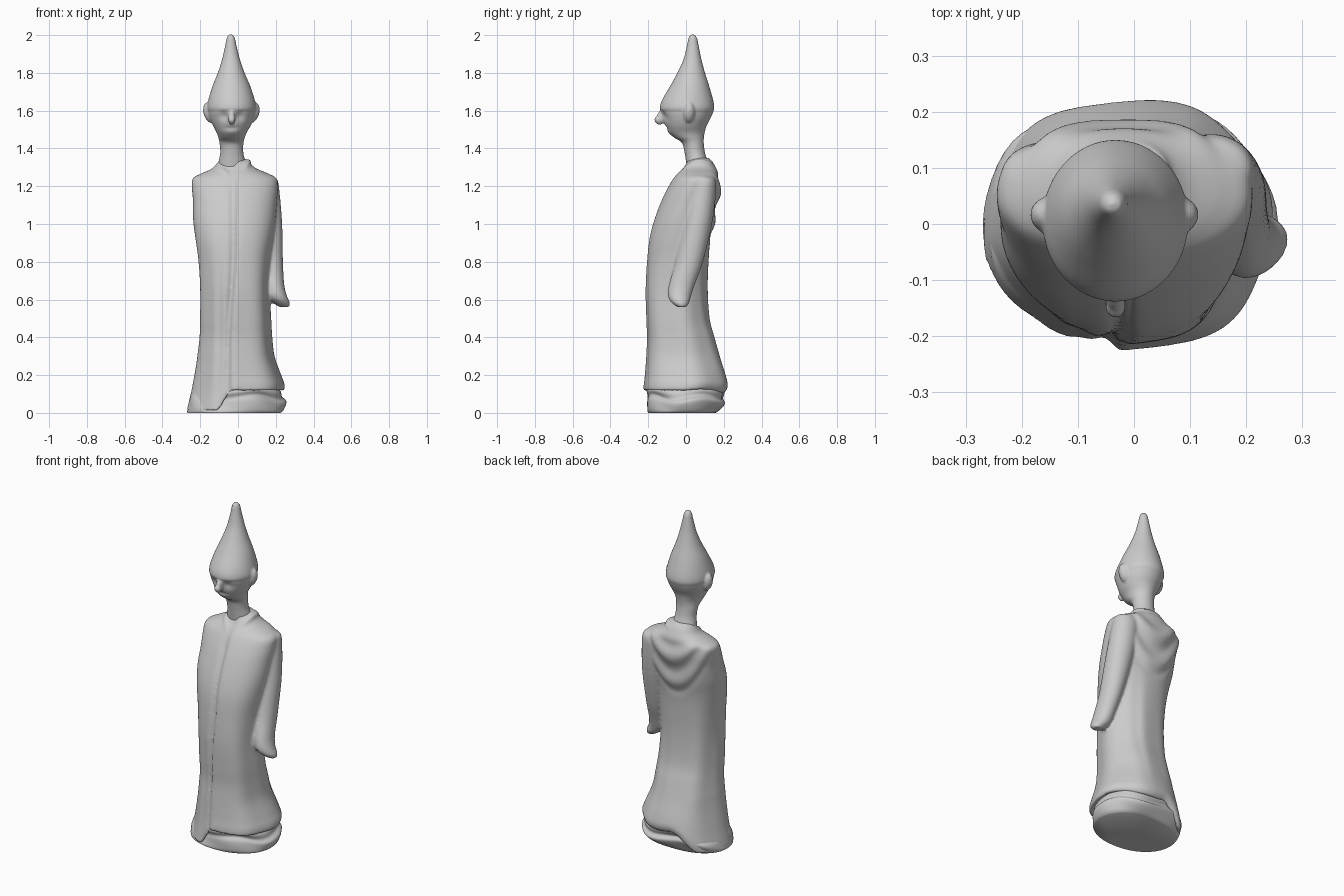
import bpy, bmesh
from math import sin, cos, pi, exp, copysign


def smooth(a, b, t):
    t = min(1, max(0, (t - a) / (b - a)))
    return t * t * (3 - 2 * t)


def bump(t, centre, width):
    return exp(-((t - centre) / width) ** 2)


def catmull(rows, k, t):
    p = [rows[min(len(rows) - 1, max(0, k + i))] for i in (-1, 0, 1, 2)]
    return [0.5 * (2 * b + (c - a) * t + (2 * a - 5 * b + 4 * c - d) * t * t
                   + (3 * b - a - 3 * c + d) * t ** 3) for a, b, c, d in zip(*p)]


def loft(name, rows, segs=48, steps=5, power=2.0, offset=None):
    """Skin through rows of (z, x min, x max, y min, y max); offset returns (radial, vertical)."""
    rings = [catmull(rows, k, s / steps) for k in range(len(rows) - 1) for s in range(steps)]
    rings.append(rows[-1])
    bm = bmesh.new()
    loops = []
    for z, x0, x1, y0, y1 in rings:
        loop = []
        for i in range(segs):
            a = 2 * pi * i / segs
            c, s = cos(a), sin(a)
            x = (x0 + x1) / 2 + (x1 - x0) / 2 * copysign(abs(c) ** (2 / power), c)
            y = (y0 + y1) / 2 + (y1 - y0) / 2 * copysign(abs(s) ** (2 / power), s)
            r, dz = offset(x, y, z, a) if offset else (0, 0)
            loop.append(bm.verts.new((x + c * r, y + s * r, z + dz)))
        loops.append(loop)
    for lo, hi in zip(loops, loops[1:]):
        for i in range(segs):
            j = (i + 1) % segs
            bm.faces.new((lo[i], lo[j], hi[j], hi[i]))
    bm.faces.new(loops[0][::-1])
    bm.faces.new(loops[-1])
    bmesh.ops.recalc_face_normals(bm, faces=bm.faces)
    mesh = bpy.data.meshes.new(name)
    bm.to_mesh(mesh)
    bm.free()
    ob = bpy.data.objects.new(name, mesh)
    bpy.context.collection.objects.link(ob)
    return ob


def select(obs):
    bpy.ops.object.select_all(action='DESELECT')
    for ob in obs:
        ob.select_set(True)
    bpy.context.view_layer.objects.active = obs[0]


def blob(name, loc, scale, rot=(0, 0, 0)):
    bpy.ops.mesh.primitive_uv_sphere_add(segments=20, ring_count=12, location=loc, rotation=rot)
    ob = bpy.context.object
    ob.name = name
    ob.scale = scale
    return ob


def fuse(obs, name, voxel, rounds):
    """Join parts and melt them into one sculpted skin."""
    select(obs)
    bpy.ops.object.join()
    ob = bpy.context.object
    ob.name = name
    bpy.ops.object.transform_apply(location=True, rotation=True, scale=True)
    remesh = ob.modifiers.new("skin", 'REMESH')
    remesh.mode = 'VOXEL'
    remesh.voxel_size = voxel
    relax = ob.modifiers.new("relax", 'SMOOTH')
    relax.factor = 0.5
    relax.iterations = rounds
    bpy.ops.object.convert(target='MESH')
    bpy.ops.object.shade_smooth_by_angle(angle=1.0)


# Outer robe: front overlap, vertical folds and cowl swags across the back
def robe_offset(x, y, z, a):
    front, back = max(0, -sin(a)), max(0, sin(a))
    low = 1 - smooth(0.5, 1.1, z)
    r = 0.005 * low * sin(6 * a + 0.6)
    edge = -0.04 + 0.03 * smooth(0.35, 0.9, z)
    r += front ** 2 * (0.016 * smooth(edge - 0.01, edge + 0.01, x) - 0.008)
    r -= 0.012 * front * bump(x, edge - 0.015, 0.014) * (1 - smooth(1.15, 1.25, z))
    r -= 0.012 * front * bump(x, -0.10, 0.02) * bump(z, 0.45, 0.35)
    r -= 0.010 * back * bump(x, 0.07, 0.03) * bump(z, 0.6, 0.3)
    q = z - 5.5 * (x + 0.02) ** 2
    window = smooth(0.90, 0.97, q) * (1 - smooth(1.22, 1.30, z))
    r += 0.009 * back * window * cos(2 * pi * (q - 1.16) / 0.16)
    dz = 0
    if z < 0.32:
        # The hem falls to the ground on the left and rises elsewhere
        drop = 1 - smooth(-0.12 - 0.1 * back, -0.03, x)
        wave = 0.014 * sin(3 * a + 1) * back
        dz = (-0.108 * drop + wave * (1 - drop)) * min(1, (0.32 - z) / 0.19)
    return r, dz


robe = loft("robe", [
    (0.14, -0.23, 0.20, -0.18, 0.17),
    (0.118, -0.266, 0.238, -0.216, 0.20),
    (0.15, -0.258, 0.243, -0.218, 0.222),
    (0.20, -0.24, 0.225, -0.212, 0.213),
    (0.30, -0.213, 0.19, -0.205, 0.18),
    (0.40, -0.20, 0.178, -0.20, 0.152),
    (0.50, -0.197, 0.172, -0.205, 0.126),
    (0.65, -0.197, 0.165, -0.210, 0.116),
    (0.80, -0.207, 0.17, -0.202, 0.12),
    (0.92, -0.224, 0.185, -0.188, 0.13),
    (1.02, -0.237, 0.198, -0.162, 0.15),
    (1.12, -0.238, 0.206, -0.124, 0.17),
    (1.19, -0.244, 0.211, -0.09, 0.18),
    (1.24, -0.240, 0.205, -0.06, 0.177),
    (1.267, -0.195, 0.16, -0.038, 0.172),
    (1.295, -0.135, 0.095, -0.01, 0.16),
    (1.33, -0.105, 0.055, 0.012, 0.14),
    (1.35, -0.085, 0.03, 0.02, 0.12)], segs=112, steps=6, power=2.2, offset=robe_offset)


# Crumpled under-robe at the ground
def under_offset(x, y, z, a):
    w = sin(pi * min(1, z / 0.14))
    return 0.008 * w * sin(5 * a + 1 + 20 * z) + 0.003 * sin(3 * a), 0.012 * w * sin(4 * a)


under = loft("under_robe", [
    (0.0, -0.268, 0.225, -0.198, 0.16),
    (0.015, -0.27, 0.238, -0.202, 0.178),
    (0.06, -0.262, 0.25, -0.196, 0.21),
    (0.085, -0.25, 0.23, -0.188, 0.195),
    (0.115, -0.24, 0.226, -0.20, 0.205),
    (0.15, -0.22, 0.20, -0.175, 0.17)], segs=64, power=2.2, offset=under_offset)
select([under])
bpy.ops.object.shade_smooth_by_angle(angle=1.0)

# Hanging sleeve with slanted cuff, sunk into the robe at the shoulder
sleeve = loft("sleeve", [
    (1.25, 0.09, 0.175, 0.06, 0.13),
    (1.238, 0.07, 0.207, 0.04, 0.152),
    (1.18, 0.06, 0.219, 0.02, 0.16),
    (1.0, 0.08, 0.234, -0.015, 0.138),
    (0.8, 0.115, 0.238, -0.056, 0.09),
    (0.68, 0.137, 0.245, -0.09, 0.047),
    (0.62, 0.15, 0.259, -0.096, 0.027),
    (0.585, 0.182, 0.274, -0.077, 0.017),
    (0.56, 0.22, 0.272, -0.045, 0.002)], segs=32)

# Folded collar running round the neck into the front opening
curve = bpy.data.curves.new("collar", 'CURVE')
curve.dimensions = '3D'
curve.bevel_depth = 0.016
curve.bevel_resolution = 3
curve.use_fill_caps = True
spline = curve.splines.new('NURBS')
path = [(-0.02, -0.06, 1.18), (-0.05, -0.035, 1.25), (-0.10, 0.02, 1.30), (-0.10, 0.10, 1.31),
        (-0.03, 0.145, 1.295), (0.05, 0.12, 1.325), (0.056, 0.04, 1.33), (0.02, -0.025, 1.265),
        (-0.012, -0.07, 1.18)]
spline.points.add(len(path) - 1)
for p, co in zip(spline.points, path):
    p.co = (*co, 1)
spline.use_endpoint_u = True
spline.order_u = 3
collar = bpy.data.objects.new("collar", curve)
bpy.context.collection.objects.link(collar)
select([collar])
bpy.ops.object.convert(target='MESH')
fuse([robe, sleeve, bpy.context.object], "robe_with_sleeve", 0.008, 5)


# Neck and face with eye hollows and mouth
def face_offset(x, y, z, a):
    front = max(0, -sin(a))
    eyes = sum(bump(x, ex, 0.022) for ex in (-0.078, 0.012)) * bump(z, 1.575, 0.022)
    return -0.012 * front * eyes - 0.008 * front * bump(z, 1.508, 0.01) * bump(x, -0.033, 0.035), 0


head = loft("head", [
    (1.26, -0.11, 0.05, 0.01, 0.13),
    (1.33, -0.102, 0.038, 0.0, 0.115),
    (1.38, -0.094, 0.028, -0.008, 0.10),
    (1.43, -0.098, 0.029, -0.022, 0.094),
    (1.457, -0.104, 0.036, -0.062, 0.095),
    (1.485, -0.114, 0.046, -0.094, 0.099),
    (1.52, -0.132, 0.067, -0.110, 0.109),
    (1.56, -0.150, 0.084, -0.122, 0.13),
    (1.60, -0.158, 0.091, -0.134, 0.144),
    (1.64, -0.15, 0.08, -0.12, 0.13)], segs=64, offset=face_offset)

# Pointed hat
hat = loft("hat", [
    (1.58, -0.145, 0.08, -0.09, 0.135),
    (1.60, -0.160, 0.094, -0.132, 0.147),
    (1.62, -0.163, 0.097, -0.138, 0.150),
    (1.66, -0.156, 0.088, -0.125, 0.143),
    (1.73, -0.135, 0.065, -0.084, 0.123),
    (1.80, -0.107, 0.035, -0.046, 0.101),
    (1.87, -0.085, 0.011, -0.014, 0.082),
    (1.94, -0.069, -0.007, 0.004, 0.068),
    (1.98, -0.061, -0.015, 0.012, 0.060),
    (1.998, -0.053, -0.023, 0.02, 0.05),
    (2.004, -0.044, -0.032, 0.03, 0.04)])

# Nose and flared ears
parts = [head, hat,
         blob("nose", (-0.033, -0.130, 1.566), (0.018, 0.026, 0.045), (-0.4, 0, 0)),
         blob("nose_tip", (-0.033, -0.144, 1.552), (0.019, 0.024, 0.021))]
for side in (-1, 1):
    parts.append(blob("ear", (-0.035 + side * 0.112, 0.015, 1.59), (0.036, 0.034, 0.058),
                      (0, side * 0.3, side * 0.2)))
fuse(parts, "head_and_hat", 0.006, 4)
